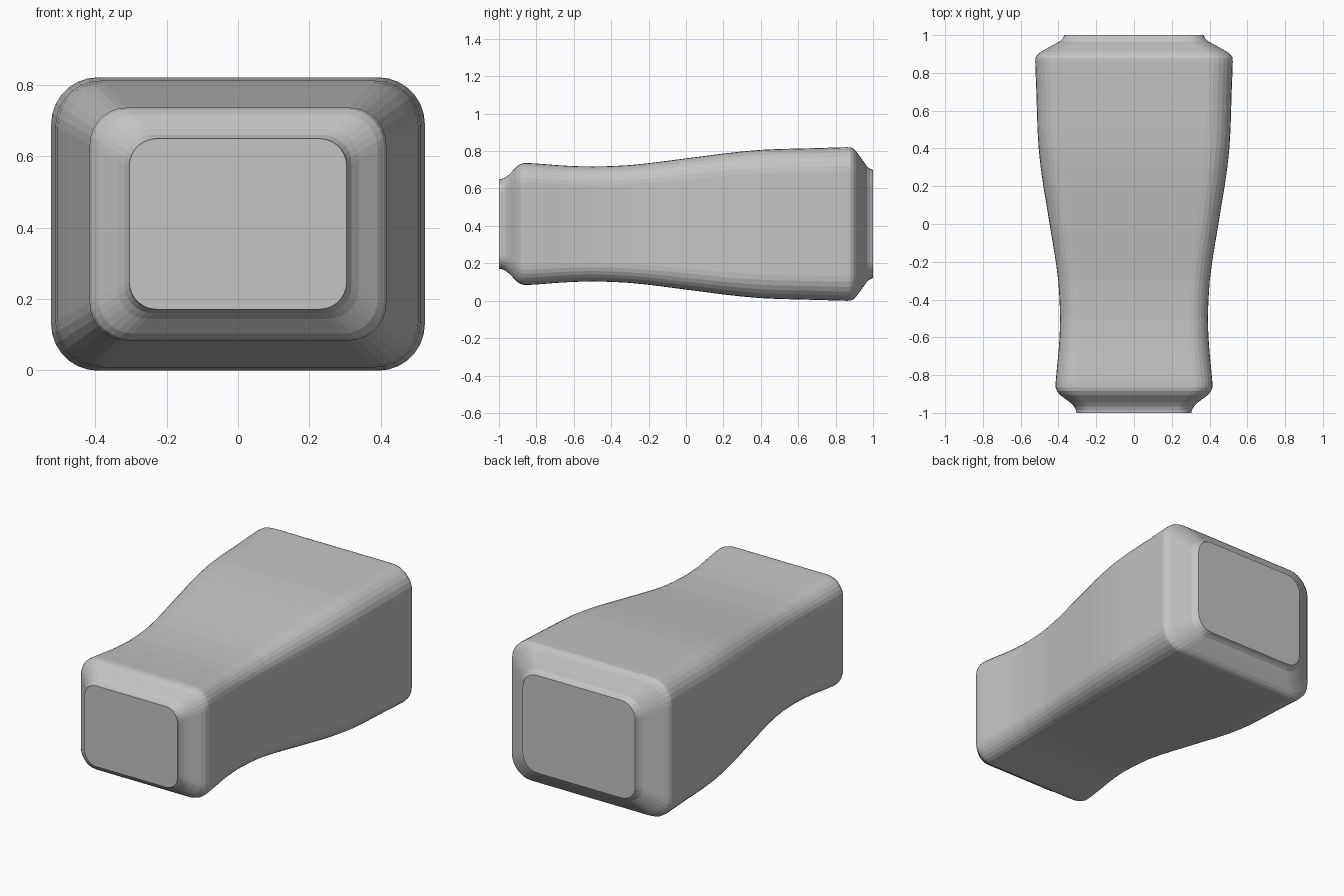
import bpy, bmesh, math

if "Cube" in bpy.data.objects:
    bpy.data.objects.remove(bpy.data.objects["Cube"])

# Body profile: (position along y, half width)
PROFILE = [(-1, .304), (-.985, .307), (-.965, .318), (-.945, .338),
           (-.905, .391), (-.885, .408), (-.865, .415), (-.84, .415),
           (-.76, .408), (-.68, .400), (-.6, .394), (-.5, .391), (-.4, .394),
           (-.3, .401), (-.2, .414), (-.1, .430), (0, .447), (.1, .463),
           (.2, .480), (.3, .494), (.4, .505), (.5, .511), (.6, .514),
           (.7, .517), (.8, .521), (.86, .523), (.88, .522), (.895, .513),
           (.91, .495), (.95, .425), (.967, .392), (.983, .377), (1, .368)]
ASPECT, MID_Z, CORNER, STEPS = .785, .41, .25, 7


def section(y, hw):
    """Rounded rectangle across the body at y."""
    hh, r = hw * ASPECT, hw * CORNER
    pts = []
    for q, (sx, sz) in enumerate([(1, 1), (-1, 1), (-1, -1), (1, -1)]):
        for i in range(STEPS + 1):
            a = (q + i / STEPS) * math.pi / 2
            pts.append((sx * (hw - r) + r * math.cos(a), y,
                        MID_Z + sz * (hh - r) + r * math.sin(a)))
    return pts


# Loft the sections and cap both ends
bm = bmesh.new()
rings = [[bm.verts.new(p) for p in section(y, hw)] for y, hw in PROFILE]
for a, b in zip(rings, rings[1:]):
    for i in range(len(a)):
        j = (i + 1) % len(a)
        bm.faces.new((a[i], a[j], b[j], b[i]))
bm.faces.new(rings[0])
bm.faces.new(rings[-1])
bmesh.ops.recalc_face_normals(bm, faces=bm.faces)
mesh = bpy.data.meshes.new("tapered_body")
bm.to_mesh(mesh)
bm.free()

# Single grey colour
grey = bpy.data.materials.new("light grey")
grey.diffuse_color = (.55, .55, .55, 1)
grey.use_nodes = True
grey.node_tree.nodes["Principled BSDF"].inputs["Base Color"].default_value = grey.diffuse_color
mesh.materials.append(grey)
body = bpy.data.objects.new("tapered_body", mesh)
bpy.context.collection.objects.link(body)
